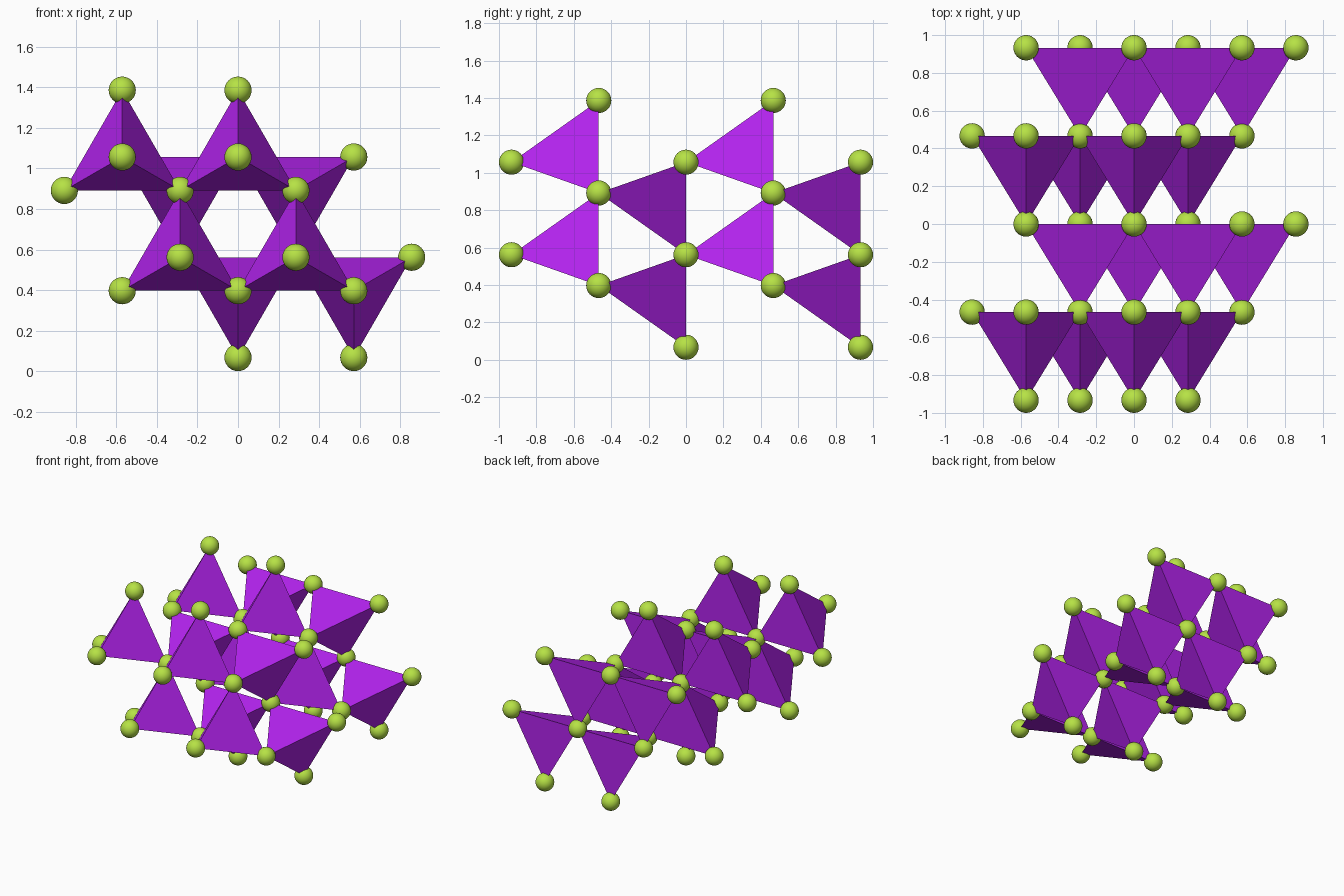
import bpy, bmesh
from math import sqrt

if "Cube" in bpy.data.objects:
    bpy.data.objects.remove(bpy.data.objects["Cube"])

R = 0.067                      # ball radius
H = (1 - R) / 2                # tetrahedron height, one layer in y
A = H / sqrt(2 / 3)            # tetrahedron edge
S = A * sqrt(3) / 2            # height of one triangular face


def material(name, color):
    m = bpy.data.materials.new(name)
    m.diffuse_color = color
    m.use_nodes = True
    m.node_tree.nodes["Principled BSDF"].inputs["Base Color"].default_value = m.diffuse_color
    return m


violet = material("violet", (0.45, 0.017, 0.85, 1))
lime = material("lime", (0.47, 0.76, 0.06, 1))


def add_object(name, bm, mat):
    me = bpy.data.meshes.new(name)
    bm.to_mesh(me)
    bm.free()
    me.materials.append(mat)
    ob = bpy.data.objects.new(name, me)
    bpy.context.collection.objects.link(ob)
    return ob


corners = {}


def tetrahedron(name, x, y_back, z_edge, up):
    # Triangle in the back plane pointing up or down, apex towards the front
    pts = [(x - A / 2, y_back, z_edge), (x + A / 2, y_back, z_edge),
           (x, y_back, z_edge + up * S), (x, y_back - H, z_edge + up * S / 3)]
    bm = bmesh.new()
    v = [bm.verts.new(p) for p in pts]
    for i, j, k in ((0, 1, 2), (0, 1, 3), (1, 2, 3), (2, 0, 3)):
        bm.faces.new((v[i], v[j], v[k]))
    bmesh.ops.recalc_face_normals(bm, faces=bm.faces)
    add_object(name, bm, violet)
    for p in pts:
        corners[tuple(round(c, 3) for c in p)] = p


# Two double layers in y, each with two rows of two upright and two inverted units
for layer in range(2):
    y = -H + layer * 2 * H
    for row in range(2):
        for col in range(2):
            x = (col - 0.5) * A + row * -A / 2
            tetrahedron("upright_tetrahedron", x, y, R + S * (2 / 3 + row), 1)
            tetrahedron("inverted_tetrahedron", x + A / 2, y + H, R + S * (1 + row), -1)

# One ball on every shared corner
ball_mesh = None
for p in corners.values():
    if ball_mesh is None:
        bm = bmesh.new()
        bmesh.ops.create_uvsphere(bm, u_segments=32, v_segments=16, radius=R)
        for f in bm.faces:
            f.smooth = True
        ball = add_object("corner_ball", bm, lime)
        ball_mesh = ball.data
    else:
        ball = bpy.data.objects.new("corner_ball", ball_mesh)
        bpy.context.collection.objects.link(ball)
    ball.location = p
